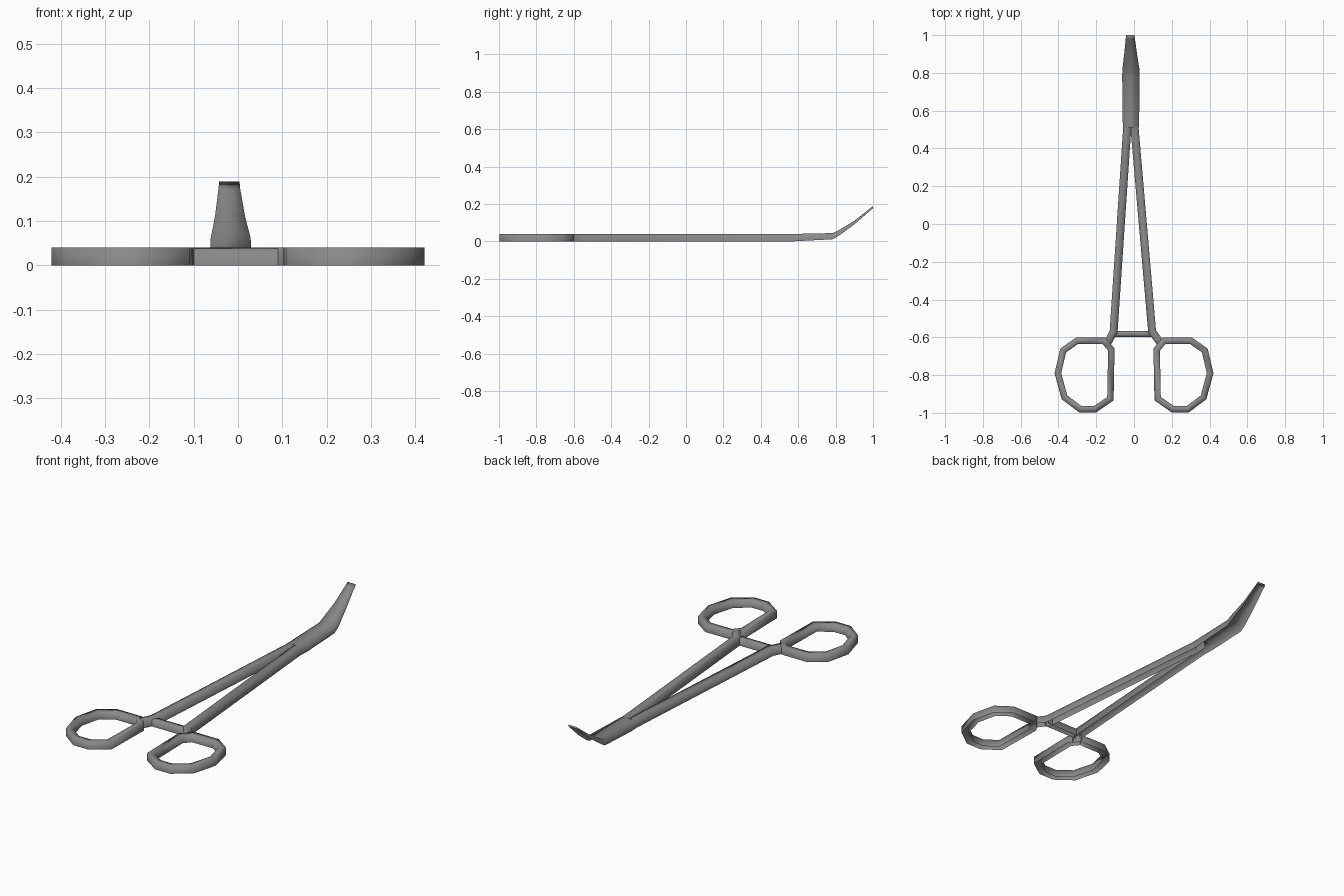
import bpy
from mathutils import Vector

if "Cube" in bpy.data.objects:
    bpy.data.objects.remove(bpy.data.objects["Cube"])

# Square channel cross-section, open underneath: (across, up) in unit range
CHANNEL = [(-1, 0), (-1, 1), (1, 1), (1, 0)]

steel = bpy.data.materials.new("dark_steel")
steel.diffuse_color = (0.25, 0.25, 0.25, 1)
steel.use_nodes = True
steel.node_tree.nodes["Principled BSDF"].inputs["Base Color"].default_value = steel.diffuse_color


def sweep(name, path, closed=False, cap=False):
    """Sweep the channel along stations (x, y, half_width, z_bottom, z_top)."""
    n, k = len(path), len(CHANNEL)
    pts = [Vector(p[:2]) for p in path]
    verts, faces = [], []
    for i, (x, y, w, zb, zt) in enumerate(path):
        d1 = (pts[i] - pts[i - 1]).normalized() if closed or i else None
        d2 = (pts[(i + 1) % n] - pts[i]).normalized() if closed or i < n - 1 else None
        d1, d2 = d1 or d2, d2 or d1
        t = (d1 + d2).normalized()
        side = Vector((t.y, -t.x)) * w / max(t.dot(d1), 0.5)
        for u, v in CHANNEL:
            verts.append((x + side.x * u, y + side.y * u, zb + (zt - zb) * v))
    for i in range(n if closed else n - 1):
        a, b = i * k, (i + 1) % n * k
        faces += [(a + j + 1, a + j, b + j, b + j + 1) for j in range(k - 1)]
    if cap:
        faces.append(tuple(reversed(range((n - 1) * k, n * k))))
    mesh = bpy.data.meshes.new(name)
    mesh.from_pydata(verts, [], faces)
    mesh.update()
    mesh.shade_smooth()
    mesh.materials.append(steel)
    obj = bpy.data.objects.new(name, mesh)
    bpy.context.collection.objects.link(obj)
    return obj


# Finger loop outline (right side), as a faceted ring
LOOP = [(0.403, -0.79), (0.375, -0.67), (0.30, -0.617), (0.16, -0.617), (0.12, -0.665),
        (0.125, -0.925), (0.205, -0.98), (0.285, -0.98), (0.368, -0.918)]

for side, label in ((-1, "left"), (1, "right")):
    # Reverse the order on one side so both loops run clockwise
    sweep(label + "_finger_loop",
          [(side * x, y, 0.017, 0, 0.04) for x, y in LOOP][::-side], closed=True)
    # Shank with its short bent neck at the loop
    foot = -0.108 if side < 0 else 0.096
    sweep(label + "_shank", [
        (side * 0.14, -0.63, 0.02, 0, 0.04),
        (foot, -0.57, 0.021, 0, 0.04),
        (-0.0165 + side * 0.02, 0.5, 0.0215, 0, 0.04),
        (-0.0165 + side * 0.02, 0.55, 0.0215, 0, 0.039)])

# Ratchet bar between the shanks
sweep("ratchet_bar", [(-0.11, -0.582, 0.015, 0, 0.038), (0.1, -0.582, 0.015, 0, 0.038)])

# Closed jaws with the upward curved tip
sweep("jaws", [
    (-0.0165, 0.51, 0.042, 0, 0.04),
    (-0.0165, 0.56, 0.044, 0, 0.04),
    (-0.0165, 0.785, 0.046, 0.012, 0.045),
    (-0.0165, 0.82, 0.045, 0.033, 0.062),
    (-0.018, 0.90, 0.034, 0.092, 0.11),
    (-0.0195, 0.98, 0.0245, 0.161, 0.173),
    (-0.0195, 1.0, 0.023, 0.178, 0.189)], cap=True)
